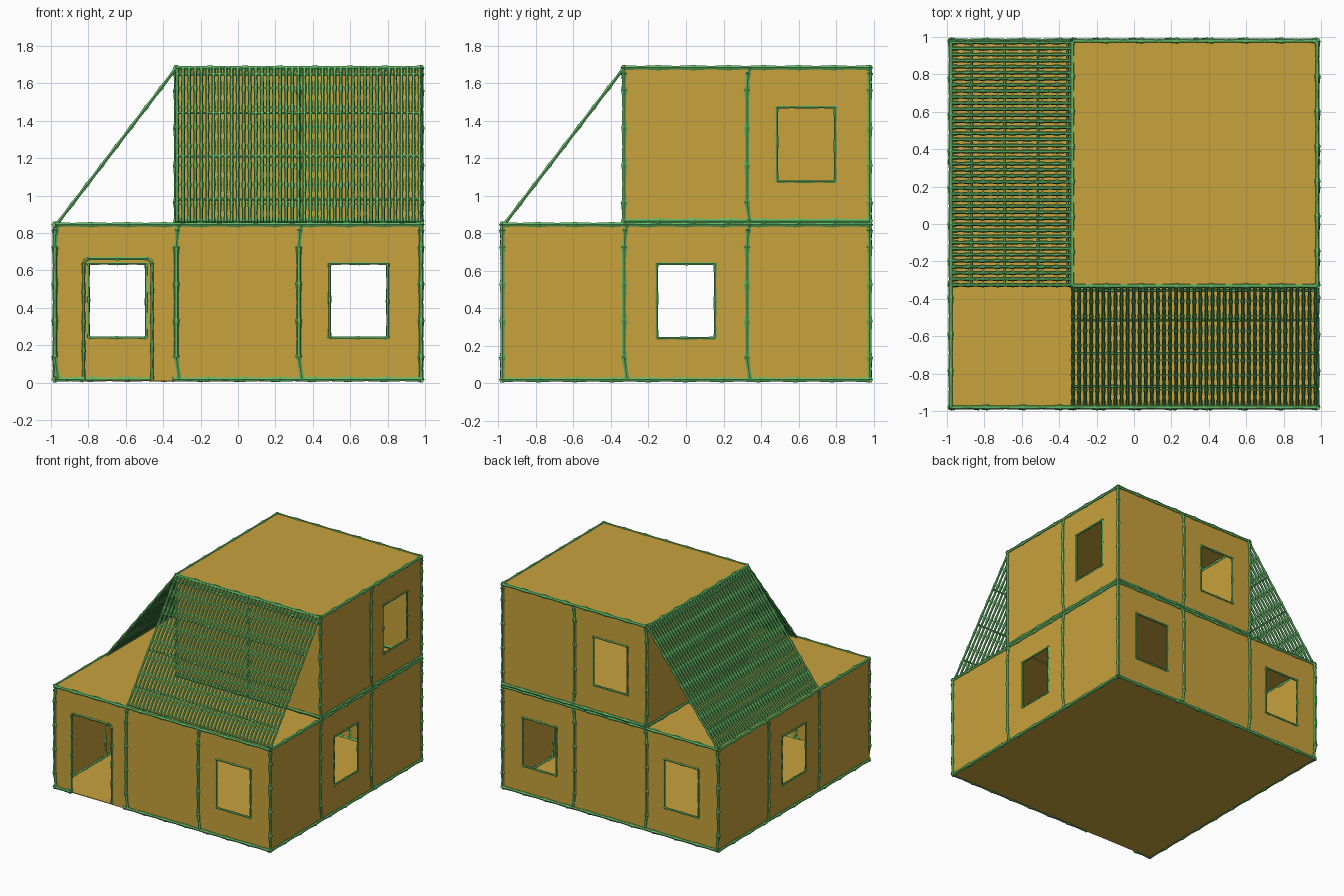
import bpy, bmesh, math
from mathutils import Vector

if "Cube" in bpy.data.objects:
    bpy.data.objects.remove(bpy.data.objects["Cube"])


def material(name, color):
    m = bpy.data.materials.new(name)
    m.diffuse_color = (*color, 1)
    m.use_nodes = True
    m.node_tree.nodes["Principled BSDF"].inputs["Base Color"].default_value = m.diffuse_color
    return m


TAN = material("plaster", (0.58, 0.36, 0.045))
GREEN = material("bamboo", (0.12, 0.47, 0.13))
E, I, SEAM = 0.979, -0.33, 0.325     # outer edge, inner corner, panel seam
Z0, Z1, Z2 = 0.018, 0.845, 1.682     # beam heights


def finish(bm, name, mat):
    me = bpy.data.meshes.new(name)
    bm.normal_update()
    bm.to_mesh(me)
    bm.free()
    me.materials.append(mat)
    ob = bpy.data.objects.new(name, me)
    bpy.context.collection.objects.link(ob)
    return ob


def on_wall(axis, pos, u, z):
    return Vector((pos, u, z)) if axis == 'x' else Vector((u, pos, z))


def sheet(name, place, u0, u1, v0, v1, holes=()):
    """Thin panel built on a grid whose cells inside holes are left out."""
    bm = bmesh.new()
    us = sorted({u0, u1, *[h[0] for h in holes], *[h[1] for h in holes]})
    vs = sorted({v0, v1, *[h[2] for h in holes], *[h[3] for h in holes]})
    for a, b in zip(us, us[1:]):
        for c, d in zip(vs, vs[1:]):
            mu, mv = (a + b) / 2, (c + d) / 2
            if any(h[0] < mu < h[1] and h[2] < mv < h[3] for h in holes):
                continue
            bm.faces.new([bm.verts.new(place(*p)) for p in ((a, c), (b, c), (b, d), (a, d))])
    bmesh.ops.remove_doubles(bm, verts=bm.verts, dist=1e-4)
    bmesh.ops.recalc_face_normals(bm, faces=bm.faces)
    ob = finish(bm, name, TAN)
    s = ob.modifiers.new("thickness", 'SOLIDIFY')
    s.thickness, s.offset = 0.006, 0


def cane(bm, path, r, step, node=1.45, sides=6):
    """Bamboo stem along a polyline: slim between joints, flared at each joint."""
    for p, q in zip(path, path[1:]):
        p, q = Vector(p), Vector(q)
        d = q - p
        n = max(1, round(d.length / step))
        rot = d.to_track_quat('Z', 'Y')
        gap = min(0.07, 0.012 * n / d.length)
        prof = [(0, r * node)]
        for i in range(n):
            prof += [((i + gap) / n, r * 1.1), ((i + 0.5) / n, r * 0.9),
                     ((i + 1 - 2 * gap) / n, r * 1.15), ((i + 1) / n, r * node)]
        prev = None
        for t, rad in prof:
            ring = [bm.verts.new(p + d * t + rot @ Vector(
                (rad * math.cos(k * math.tau / sides), rad * math.sin(k * math.tau / sides), 0)))
                for k in range(sides)]
            if prev:
                for k in range(sides):
                    j = (k + 1) % sides
                    bm.faces.new((prev[k], prev[j], ring[j], ring[k]))
            else:
                bm.faces.new(ring[::-1])
            prev = ring
        bm.faces.new(prev)


def canes(name, paths, r=0.0125, step=0.2, node=1.45):
    bm = bmesh.new()
    for p in paths:
        cane(bm, p, r, step, node)
    finish(bm, name, GREEN)


def post(axis, pos, u, z0, z1):
    """Upright with hooked ends."""
    b = u + 0.016 if u < 0.9 else u
    return [on_wall(axis, pos, *c) for c in
            ((b, z0), (u, z0 + 0.12), (u, z1 - 0.12), (u + (b - u) * 0.4, z1 - 0.03), (b, z1))]


# storeys: walls with window openings, each window as its centre along the wall
W = 0.155
walls = [
    ("front", 'y', -E, -E, Z0, Z1, [0.645]),
    ("back", 'y', E, -E, Z0, Z1, [-0.645, 0.645]),
    ("left", 'x', -E, -E, Z0, Z1, [0.0]),
    ("right", 'x', E, -E, Z0, Z1, [0.0]),
    ("upper_front", 'y', I, I, Z1, Z2, []),
    ("upper_back", 'y', E, I, Z1, Z2, [0.0]),
    ("upper_left", 'x', I, I, Z1, Z2, []),
    ("upper_right", 'x', E, I, Z1, Z2, [0.64]),
]
for name, axis, pos, u0, z0, z1, wins in walls:
    sill = 0.24 if z0 == Z0 else 1.075
    holes = [(c - W, c + W, sill, sill + 0.397) for c in wins]
    frames = [[on_wall(axis, pos, *q) for q in
               ((a, c), (b, c), (b, d), (a, d), (a, c))] for a, b, c, d in holes]
    if name == "front":
        holes.append((-0.825, -0.46, 0.01, 0.662))
    face = pos * 0.998
    sheet(name + "_wall", lambda u, z: on_wall(axis, face, u, z), u0, E, z0 - 0.004, z1, holes)
    if frames:
        canes(name + "_window_frames", frames, 0.0075, 0.16)
    # seam posts and horizontal beams
    seams = [SEAM] if u0 == I else [I, SEAM]
    canes(name + "_seam_posts", [post(axis, pos, s, z0, z1) for s in seams])
    low = z0 if z0 == Z0 else Z1 + 0.02
    spans = [(-E, -0.83), (I - 0.02, E)] if name == "front" else [(u0, E)]
    canes(name + "_bottom_beam", [[on_wall(axis, pos, a, low), on_wall(axis, pos, b, low)]
                                  for a, b in spans])
    canes(name + "_top_beam", [[on_wall(axis, pos, u0, z1), on_wall(axis, pos, E, z1)]])

# corner posts
canes("lower_corner_posts", [post('y', y, x, Z0, Z1) for x in (-E, E) for y in (-E, E)])
canes("upper_corner_posts", [post('y', y, x, Z1, Z2) for x in (I, E) for y in (I, E)])

# door frame with rounded top corners
canes("door_frame", [[(x, -E, z) for x, z in
      ((-0.825, 0.018), (-0.825, 0.64), (-0.80, 0.664), (-0.485, 0.664),
       (-0.46, 0.64), (-0.46, 0.018))]], 0.0085, 0.17)

# floor, deck and flat roof
for name, a, z in (("ground_floor", -E, 0.014), ("deck", -E, Z1 + 0.004), ("flat_roof", I, Z2 + 0.004)):
    sheet(name, lambda u, v: Vector((u, v, z)), a, E, a, E)

# two lean-to roofs of close-set canes on thin cross battens
N = 40
for name, axis in (("front_lean_to", 'y'), ("left_lean_to", 'x')):
    foot, head = (-0.963, Z1 + 0.01), (I, Z2)
    rows = [I + 0.004 + (E - I - 0.012) * i / N for i in range(N + 1)]
    canes(name + "_canes", [[on_wall(axis, foot[0], u, foot[1]), on_wall(axis, head[0], u, head[1])]
                            for u in rows], 0.0098, 0.13, 1.4)
    battens = []
    for t in (0.15, 0.43, 0.71, 0.96):
        p = foot[0] + (head[0] - foot[0]) * t
        z = foot[1] + (head[1] - foot[1]) * t
        battens.append([on_wall(axis, p, I, z), on_wall(axis, p, E - 0.01, z)])
    canes(name + "_battens", battens, 0.007, 0.2)
